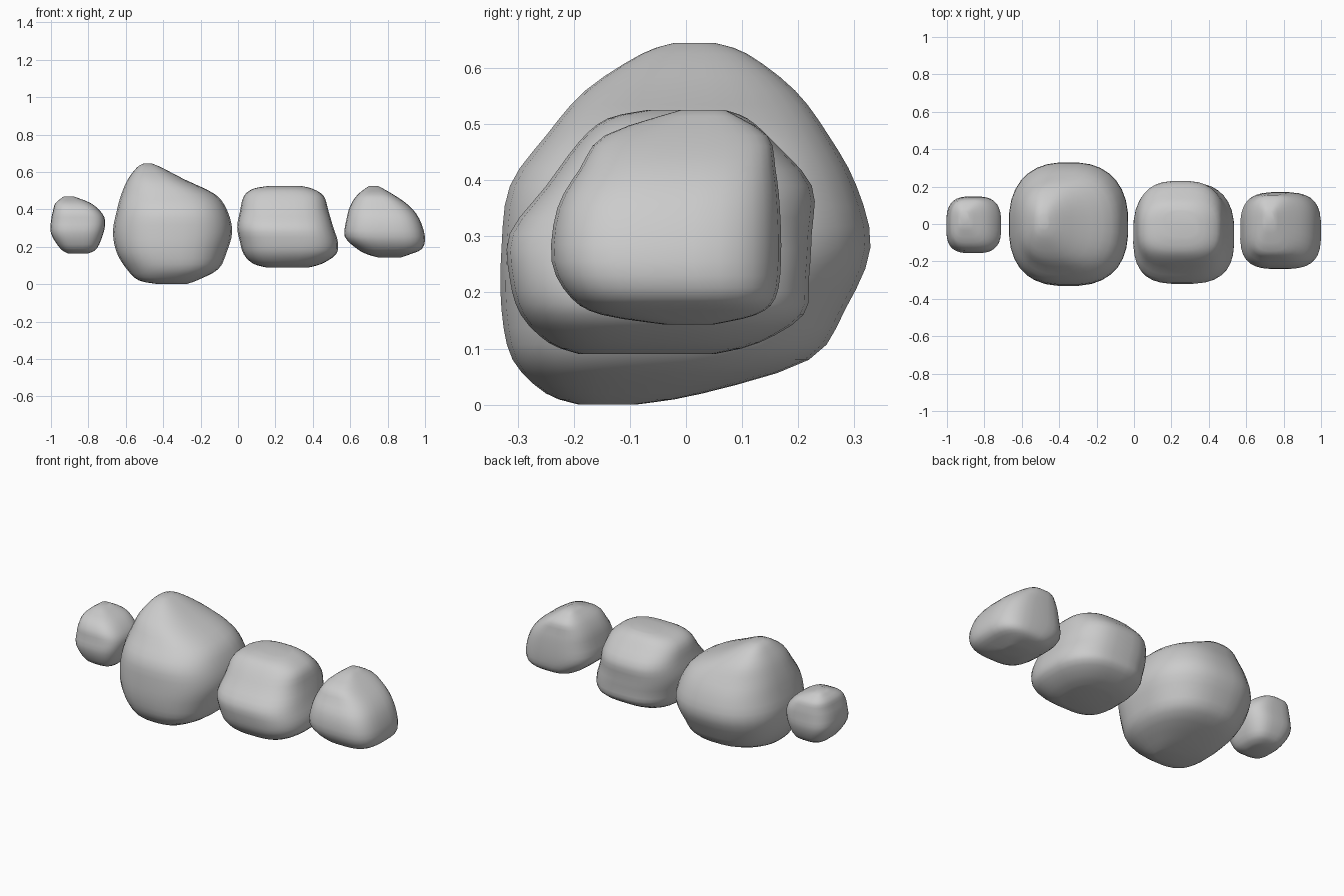
import bpy, bmesh, math

SEG, SUB = 32, 3


def spow(v, p):
    return math.copysign(abs(v) ** p, v)


def refine(levels):
    """Catmull-Rom interpolation between the measured cross-sections."""
    pts = [levels[0]] + levels + [levels[-1]]
    out = []
    for i in range(1, len(pts) - 2):
        for s in range(SUB):
            t = s / SUB
            out.append([0.5 * (2 * b + (c - a) * t + (2 * a - 5 * b + 4 * c - d) * t * t
                               + (3 * b - a - 3 * c + d) * t ** 3)
                        for a, b, c, d in zip(*pts[i - 1:i + 3])])
    out.append(list(levels[-1]))
    return out


def rock(name, levels, power, taper):
    """Loft rounded-square sections (z, x0, x1, y0, y1); taper narrows the back."""
    bm = bmesh.new()
    rings = []
    for z, x0, x1, y0, y1 in refine(levels):
        ring = []
        for k in range(SEG):
            a = 2 * math.pi * (k + 0.5) / SEG
            u = spow(math.cos(a), 2 / power)
            v = spow(math.sin(a), 2 / power)
            w = u * (1 - taper * max(v, 0) ** 2)
            ring.append(bm.verts.new(((x0 + x1) / 2 + w * (x1 - x0) / 2,
                                      (y0 + y1) / 2 + v * (y1 - y0) / 2, z)))
        rings.append(ring)
    for lo, hi in zip(rings, rings[1:]):
        for k in range(SEG):
            n = (k + 1) % SEG
            bm.faces.new((lo[k], lo[n], hi[n], hi[k]))
    bm.faces.new(rings[0][::-1])
    bm.faces.new(rings[-1])
    for f in bm.faces:
        f.smooth = True
    me = bpy.data.meshes.new(name)
    bm.to_mesh(me)
    bm.free()
    ob = bpy.data.objects.new(name, me)
    bpy.context.collection.objects.link(ob)
    return ob


# small rock on the left
rock("small_rock", [
    (.165, -.91, -.80, -.06, .05), (.19, -.95, -.755, -.12, .11),
    (.27, -1.0, -.72, -.155, .145), (.34, -1.0, -.71, -.15, .145),
    (.39, -.99, -.735, -.14, .14), (.435, -.975, -.79, -.10, .125),
    (.47, -.93, -.88, -.01, .07)], 3.2, .05)

# largest boulder
rock("large_boulder", [
    (0, -.42, -.28, -.19, -.09), (.02, -.53, -.22, -.25, .03),
    (.08, -.595, -.105, -.31, .22), (.17, -.65, -.06, -.33, .285),
    (.28, -.67, -.03, -.33, .33), (.39, -.65, -.055, -.315, .305),
    (.48, -.625, -.12, -.25, .255), (.56, -.59, -.285, -.18, .195),
    (.625, -.54, -.41, -.08, .11), (.645, -.505, -.46, -.02, .05)], 2.6, .06)

# blocky rock right of centre
rock("block_rock", [
    (.09, .15, .38, -.19, .05), (.11, .08, .45, -.245, .13),
    (.16, .03, .525, -.295, .21), (.225, .01, .535, -.315, .22),
    (.305, -.005, .51, -.315, .225), (.39, .01, .485, -.25, .225),
    (.47, .03, .46, -.19, .155), (.51, .08, .40, -.14, .11),
    (.525, .16, .34, -.07, .07)], 3.1, .14)

# peaked rock on the right end
rock("peaked_rock", [
    (.143, .75, .87, -.04, .05), (.16, .69, .92, -.15, .125),
    (.19, .635, .985, -.205, .16), (.255, .57, 1.0, -.24, .17),
    (.35, .58, .97, -.23, .168), (.42, .60, .915, -.19, .16),
    (.48, .64, .83, -.145, .145), (.525, .70, .75, -.01, .07)], 3.2, .03)
